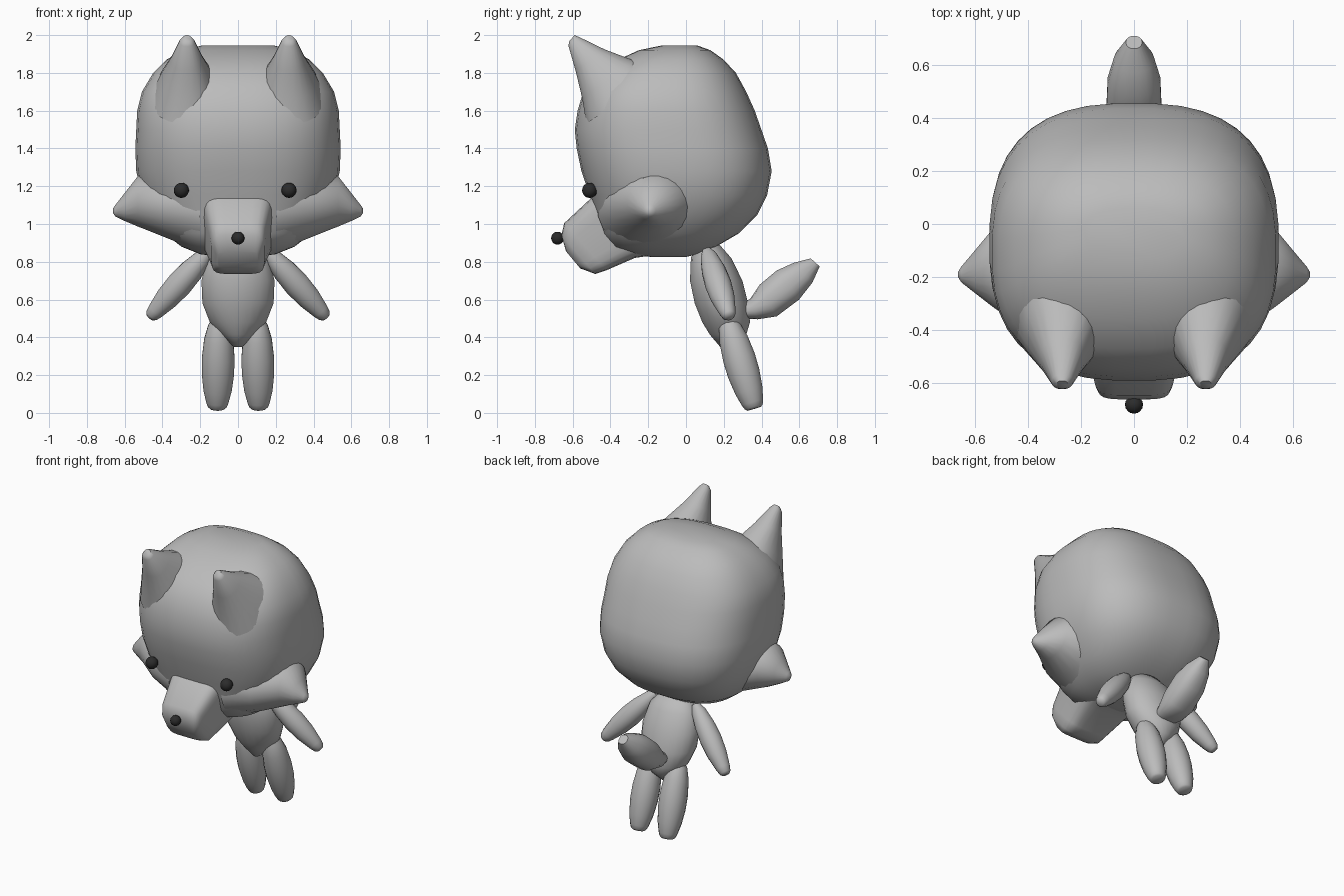
import bpy, bmesh, math
from mathutils import Vector


def material(name, rgb):
    m = bpy.data.materials.new(name)
    m.diffuse_color = (*rgb, 1)
    return m


GREY = material("soft grey", (0.5, 0.5, 0.5))
BLACK = material("eye black", (0.025, 0.025, 0.025))


def finish(name, bm, mat, angle=50):
    bmesh.ops.recalc_face_normals(bm, faces=bm.faces)
    me = bpy.data.meshes.new(name)
    bm.to_mesh(me)
    bm.free()
    me.materials.append(mat)
    ob = bpy.data.objects.new(name, me)
    bpy.context.collection.objects.link(ob)
    bpy.ops.object.select_all(action='DESELECT')
    ob.select_set(True)
    bpy.context.view_layer.objects.active = ob
    bpy.ops.object.shade_smooth_by_angle(angle=math.radians(angle))
    return ob


def loft(name, rings, sides=24, power=2.0, angle=50):
    """Skin superellipse rings, each given as (centre, half axis u, half axis v)."""
    bm = bmesh.new()
    loops = []
    for c, u, v in rings:
        loop = []
        for i in range(sides):
            a = 2 * math.pi * (i + 0.5) / sides
            ca, sa = math.cos(a), math.sin(a)
            p = math.copysign(abs(ca) ** (2 / power), ca)
            q = math.copysign(abs(sa) ** (2 / power), sa)
            loop.append(bm.verts.new(Vector(c) + Vector(u) * p + Vector(v) * q))
        loops.append(loop)
    for a, b in zip(loops, loops[1:]):
        for i in range(sides):
            j = (i + 1) % sides
            bm.faces.new((a[i], a[j], b[j], b[i]))
    bm.faces.new(loops[0])
    bm.faces.new(loops[-1])
    return finish(name, bm, GREY, angle)


def section(hx, y0, z0, y1, z1, x=0.0):
    """Ring of half width hx spanning two points of the side profile."""
    return ((x, (y0 + y1) / 2, (z0 + z1) / 2), (hx, 0, 0),
            (0, (y1 - y0) / 2, (z1 - z0) / 2))


def limb(name, p0, p1, radii):
    """Tapered spindle from p0 to p1, radii given as (t, r)."""
    p0, p1 = Vector(p0), Vector(p1)
    d = (p1 - p0).normalized()
    u = d.cross(Vector((0, 1, 0))).normalized()
    v = d.cross(u)
    return loft(name, [(p0.lerp(p1, t), u * r, v * r) for t, r in radii], 16)


def ball(name, centre, r):
    bm = bmesh.new()
    bmesh.ops.create_uvsphere(bm, u_segments=16, v_segments=10, radius=r)
    bmesh.ops.translate(bm, verts=bm.verts, vec=centre)
    finish(name, bm, BLACK)


# Head: horizontal slices (z, half width, front y, back y)
head = [(0.825, 0.08, -0.18, 0.0), (0.84, 0.2, -0.30, 0.06), (0.88, 0.30, -0.40, 0.16),
        (0.95, 0.39, -0.45, 0.28), (1.05, 0.46, -0.48, 0.38), (1.15, 0.51, -0.51, 0.43),
        (1.28, 0.54, -0.555, 0.455), (1.4, 0.545, -0.58, 0.435), (1.5, 0.54, -0.59, 0.40),
        (1.6, 0.535, -0.575, 0.365), (1.7, 0.51, -0.545, 0.32), (1.8, 0.45, -0.47, 0.265),
        (1.87, 0.38, -0.36, 0.20), (1.92, 0.29, -0.25, 0.13), (1.945, 0.19, -0.13, 0.06)]
loft("head", [section(hx, y0, z, y1, z) for z, hx, y0, y1 in head], 40, 2.6, 60)

# Snout
snout = [(0.20, -0.45, 1.19, -0.20, 0.83), (0.185, -0.50, 1.14, -0.27, 0.82),
         (0.15, -0.645, 1.005, -0.42, 0.755), (0.14, -0.66, 0.94, -0.48, 0.735),
         (0.11, -0.635, 0.855, -0.56, 0.765)]
loft("snout", [section(*s) for s in snout], 24, 5)
ball("nose", (0, -0.68, 0.925), 0.034)

# Torso
body = [(0.09, 0.06, 0.90, 0.17, 0.90), (0.165, 0.025, 0.82, 0.24, 0.82),
        (0.195, 0.02, 0.70, 0.30, 0.70), (0.19, 0.045, 0.58, 0.33, 0.58),
        (0.15, 0.085, 0.48, 0.34, 0.48), (0.09, 0.125, 0.415, 0.32, 0.415),
        (0.025, 0.18, 0.35, 0.25, 0.35)]
loft("torso", [section(*s) for s in body])

# Tail
tail = [(0.07, 0.28, 0.57, 0.30, 0.50), (0.095, 0.34, 0.605, 0.38, 0.495),
        (0.105, 0.39, 0.68, 0.48, 0.51), (0.10, 0.48, 0.755, 0.60, 0.60),
        (0.075, 0.57, 0.795, 0.67, 0.69), (0.03, 0.66, 0.818, 0.708, 0.775)]
loft("tail", [section(*s) for s in tail], 20, 2.4)

for side, s in (("left", -1), ("right", 1)):
    ball(side + "_eye", (0.285 * s - 0.015, -0.51, 1.178), 0.04)

    # Ear: flared base tapering to a blunt tip
    ear = [(0.19, -0.53, 1.53, -0.12, 1.80), (0.145, -0.55, 1.66, -0.27, 1.865),
           (0.085, -0.585, 1.81, -0.43, 1.925), (0.04, -0.622, 1.94, -0.565, 1.99),
           (0.022, -0.62, 1.965, -0.59, 2.0)]
    loft(side + "_ear", [section(*e, x=0.27 * s) for e in ear], 20, 2.3)

    # Cheek tuft: (x, y, z, half depth, half height)
    cheek = [(0.20, -0.19, 1.08, 0.28, 0.23), (0.38, -0.18, 1.10, 0.24, 0.175),
             (0.53, -0.165, 1.12, 0.15, 0.135), (0.60, -0.18, 1.09, 0.08, 0.075),
             (0.65, -0.19, 1.07, 0.03, 0.03), (0.662, -0.19, 1.07, 0.01, 0.012)]
    loft(side + "_cheek", [((x * s, y, z), (0, ry, 0), (0, 0, rz))
                           for x, y, z, ry, rz in cheek], 20)

    # Arm and leg
    limb(side + "_arm", (0.15 * s, 0.11, 0.86), (0.467 * s, 0.23, 0.505),
         [(0, 0.025), (0.1, 0.046), (0.3, 0.064), (0.5, 0.07), (0.7, 0.064),
          (0.9, 0.046), (0.97, 0.036), (1, 0.022)])
    limb(side + "_leg", (0.10 * s, 0.215, 0.51), (0.11 * s, 0.362, 0.022),
         [(0, 0.03), (0.1, 0.058), (0.25, 0.078), (0.45, 0.088), (0.62, 0.087),
          (0.8, 0.076), (0.93, 0.06), (0.98, 0.05), (1, 0.038)])
